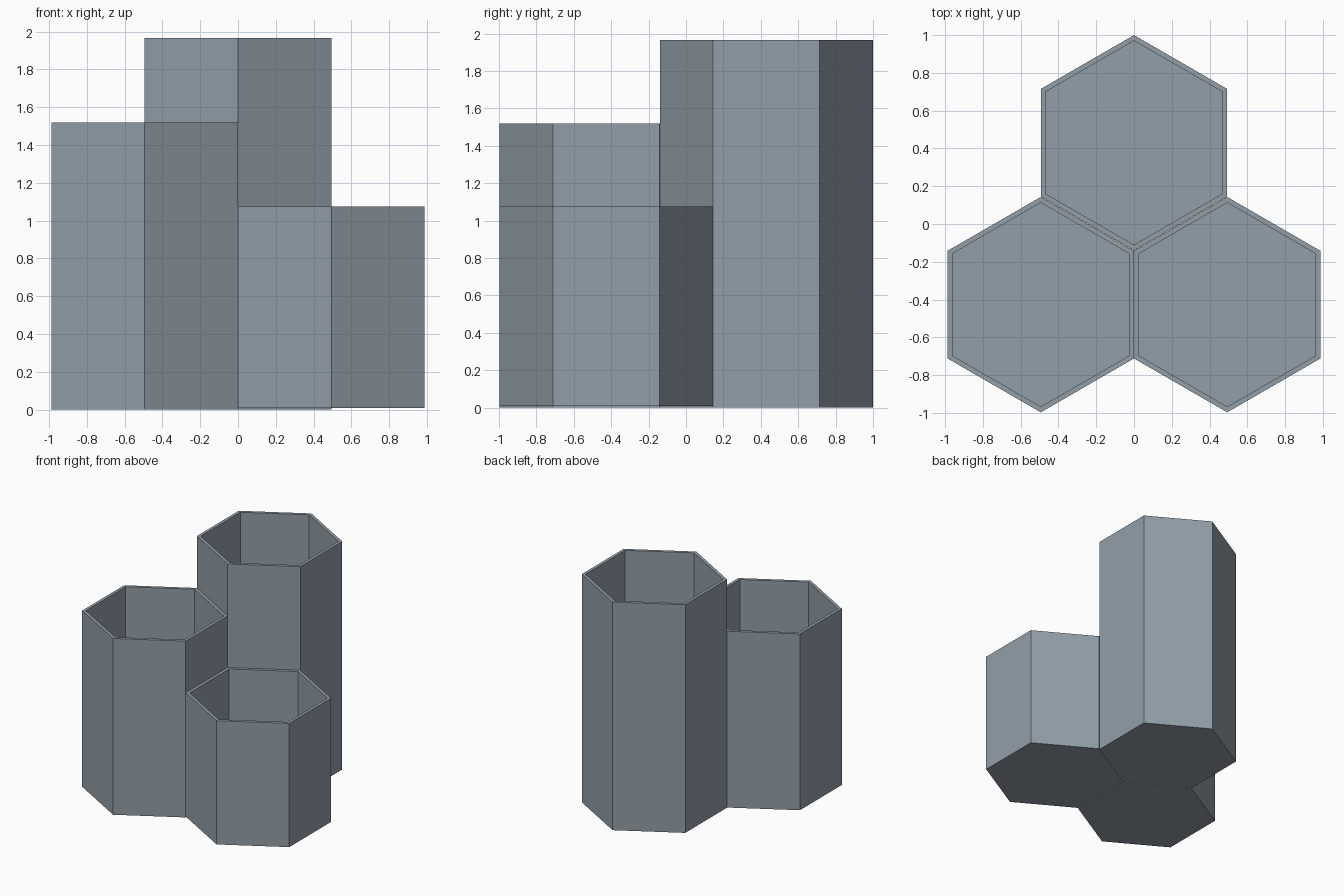
import bpy, bmesh, math

if "Cube" in bpy.data.objects:
    bpy.data.objects.remove(bpy.data.objects["Cube"])

R_OUT, R_IN = 0.57, 0.54          # corner radii of the hexagonal wall
APOTHEM = R_OUT * math.cos(math.pi / 6)
FLOOR = 0.03

grey = bpy.data.materials.new("slate_grey")
grey.diffuse_color = (0.29, 0.345, 0.395, 1)
grey.use_nodes = True
grey.node_tree.nodes["Principled BSDF"].inputs["Base Color"].default_value = grey.diffuse_color


def ring(bm, cx, cy, radius, z):
    """Six corners of a pointy-fronted hexagon."""
    return [bm.verts.new((cx + radius * math.sin(i * math.pi / 3),
                          cy - radius * math.cos(i * math.pi / 3), z))
            for i in range(6)]


def hex_cup(name, cx, cy, base, top):
    """Open hexagonal cup: outer wall, rim, inner wall and floor."""
    bm = bmesh.new()
    rings = [ring(bm, cx, cy, R_OUT, base),
             ring(bm, cx, cy, R_OUT, top),
             ring(bm, cx, cy, R_IN, top),
             ring(bm, cx, cy, R_IN, base + FLOOR)]
    for a, b in zip(rings, rings[1:]):
        for i in range(6):
            j = (i + 1) % 6
            bm.faces.new((a[i], a[j], b[j], b[i]))
    bm.faces.new(rings[0][::-1])
    bm.faces.new(rings[-1])
    bmesh.ops.recalc_face_normals(bm, faces=bm.faces)
    mesh = bpy.data.meshes.new(name)
    bm.to_mesh(mesh)
    bm.free()
    mesh.materials.append(grey)
    bpy.context.collection.objects.link(bpy.data.objects.new(name, mesh))


# Three cups of stepped height, sharing edges like a honeycomb
hex_cup("tall_back_cup", 0, 0.43, 0, 1.967)
hex_cup("middle_left_cup", -APOTHEM, -0.427, 0, 1.52)
hex_cup("short_right_cup", APOTHEM, -0.427, 0.008, 1.075)
